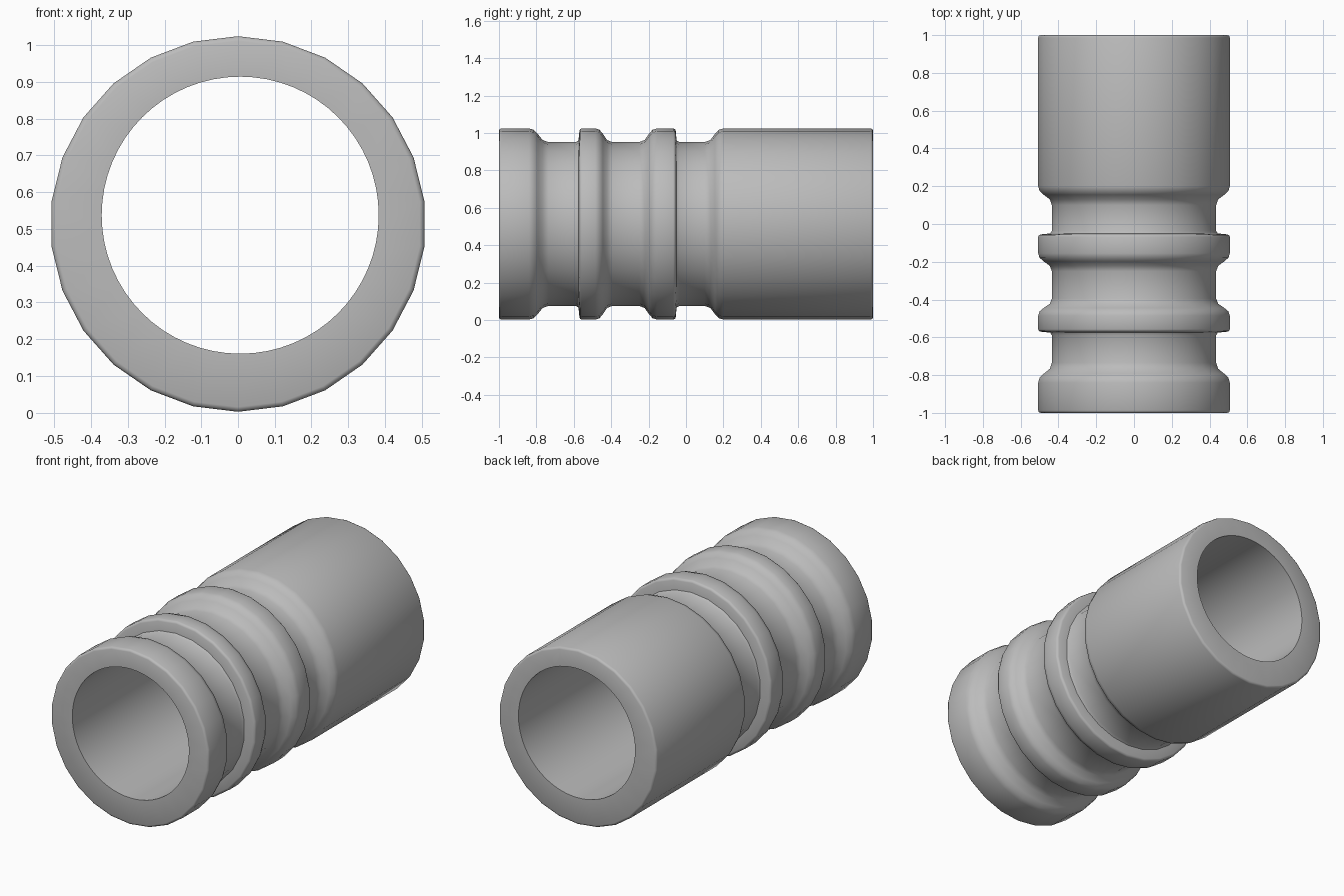
import bpy, bmesh
from math import cos, sin, pi, radians

if "Cube" in bpy.data.objects:
    bpy.data.objects.remove(bpy.data.objects["Cube"], do_unlink=True)

RIM, NECK, AXIS = 0.511, 0.438, 0.513   # outer radius, groove radius, axis height
BORE, BORE_X, BORE_Z = 0.377, 0.006, 0.537
SMALL = 0.013                            # edge rounding


def slope(y0, y1, r0, r1):
    """Eased slope between two radii."""
    return [(y0 + (y1 - y0) * t, r0 + (r1 - r0) * s)
            for t, s in ((0, 0), (0.25, 0.1), (0.45, 0.4), (0.7, 0.85), (1, 1))]


def rounded(y, side):
    """Rounded outer corner; side is +1 when the solid lies towards +y."""
    pts = [(y + side * SMALL * (1 - sin(a)), RIM - SMALL * (1 - cos(a)))
           for a in (pi / 2, pi / 4, 0)]
    return pts if side > 0 else pts[::-1]


def ring(bm, y, r, sides, cx=0.0, cz=AXIS):
    return [bm.verts.new((cx + r * sin(2 * pi * i / sides), y,
                          cz + r * cos(2 * pi * i / sides))) for i in range(sides)]


def skin(bm, a, b):
    n = len(a)
    for i in range(n):
        bm.faces.new((a[i], a[(i + 1) % n], b[(i + 1) % n], b[i]))


def loop_edges(bm, loop):
    return [bm.edges.get((loop[i - 1], loop[i])) for i in range(len(loop))]


# Outer profile, front to back
profile = (rounded(-1, 1)
           + slope(-0.84, -0.735, RIM, NECK)
           + [(-0.59, NECK), (-0.575, NECK + 0.008)]
           + rounded(-0.57, 1)
           + slope(-0.485, -0.395, RIM, NECK)
           + [(y, r) for y, r in reversed(slope(-0.155, -0.25, RIM, NECK))]
           + rounded(-0.055, -1)
           + [(-0.05, NECK + 0.008), (-0.035, NECK)]
           + slope(0.2, 0.1, RIM, NECK)[::-1]
           + rounded(1, -1))

bm = bmesh.new()
outer = [ring(bm, y, r, 26) for y, r in profile]
for a, b in zip(outer, outer[1:]):
    skin(bm, a, b)

# Bore, set slightly off the axis
bore = [ring(bm, y, BORE, 64, BORE_X, BORE_Z) for y in (-1, 1)]
skin(bm, *bore)

# Flat end faces
for rim, hole in ((outer[0], bore[0]), (outer[-1], bore[1])):
    bmesh.ops.triangle_fill(bm, use_beauty=True, use_dissolve=False,
                            edges=loop_edges(bm, rim) + loop_edges(bm, hole))
bmesh.ops.recalc_face_normals(bm, faces=bm.faces)

mesh = bpy.data.meshes.new("grooved_sleeve")
bm.to_mesh(mesh)
bm.free()
sleeve = bpy.data.objects.new("grooved_sleeve", mesh)
bpy.context.collection.objects.link(sleeve)

# Grey finish
grey = bpy.data.materials.new("plain_grey")
grey.use_nodes = True
colour = (0.5, 0.5, 0.5, 1)
grey.diffuse_color = colour
grey.node_tree.nodes["Principled BSDF"].inputs["Base Color"].default_value = colour
mesh.materials.append(grey)

bpy.ops.object.select_all(action='DESELECT')
sleeve.select_set(True)
bpy.context.view_layer.objects.active = sleeve
bpy.ops.object.shade_smooth_by_angle(angle=radians(50))
